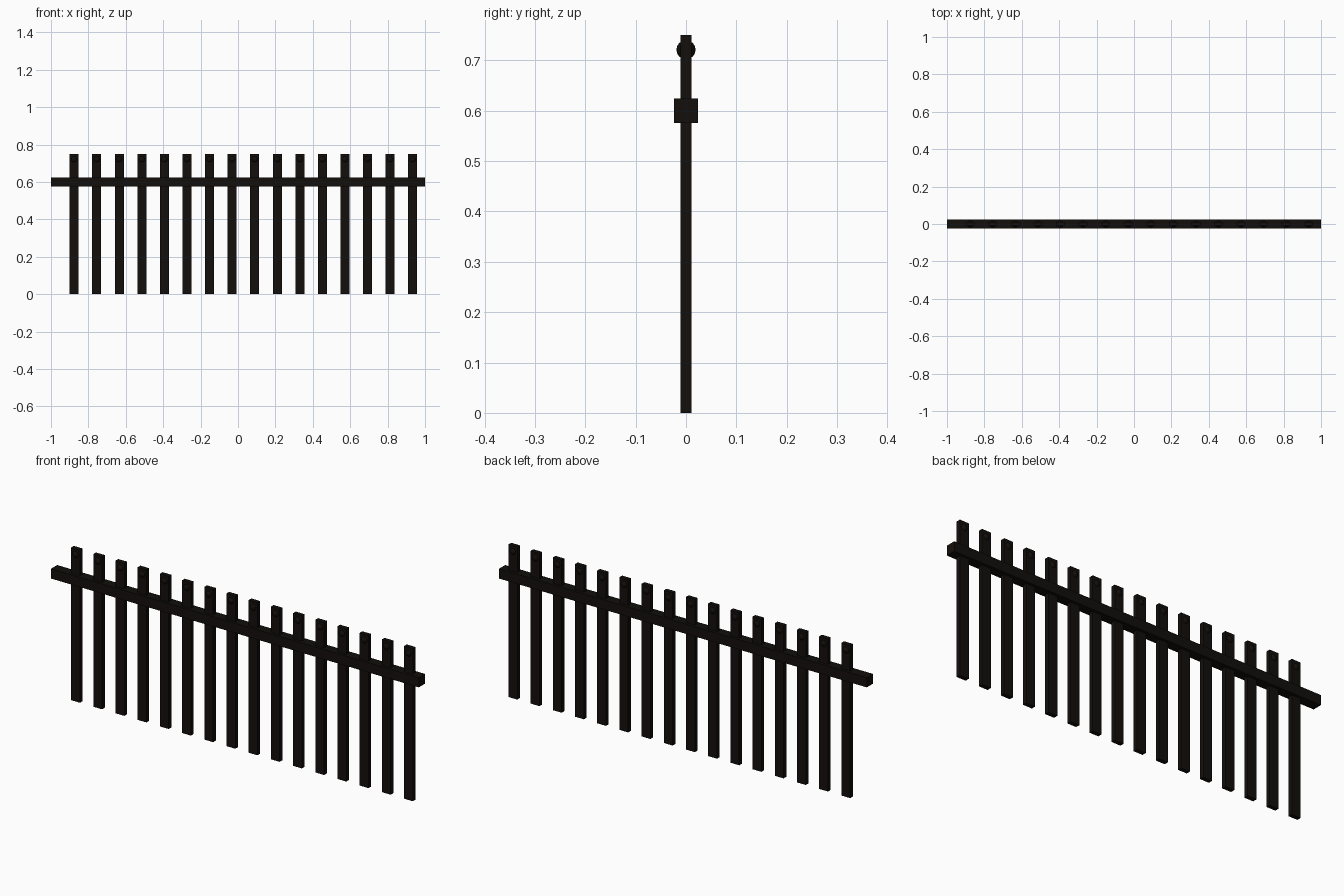
import bpy

if "Cube" in bpy.data.objects:
    bpy.data.objects.remove(bpy.data.objects["Cube"])

mat = bpy.data.materials.new("dark_wood")
mat.diffuse_color = (0.006, 0.0045, 0.0035, 1)
mat.use_nodes = True
mat.node_tree.nodes["Principled BSDF"].inputs["Base Color"].default_value = mat.diffuse_color


def box(name, center, size):
    bpy.ops.mesh.primitive_cube_add(size=1, location=center)
    ob = bpy.context.object
    ob.name = name
    ob.scale = size
    bpy.ops.object.transform_apply(location=False, rotation=False, scale=True)
    ob.data.materials.append(mat)
    return ob


# Horizontal rail
box("rail", (0, 0, 0.6), (2, 0.048, 0.048))

# Upright slats, each with a small round stud near the top
COUNT, FIRST, LAST = 16, -0.876, 0.934
for i in range(COUNT):
    x = FIRST + (LAST - FIRST) * i / (COUNT - 1)
    box(f"slat_{i + 1}", (x, 0, 0.375), (0.048, 0.021, 0.75))
    bpy.ops.mesh.primitive_uv_sphere_add(segments=16, ring_count=8, radius=0.019,
                                         location=(x, 0, 0.721))
    stud = bpy.context.object
    stud.name = f"stud_{i + 1}"
    stud.data.materials.append(mat)
    bpy.ops.object.shade_smooth()
